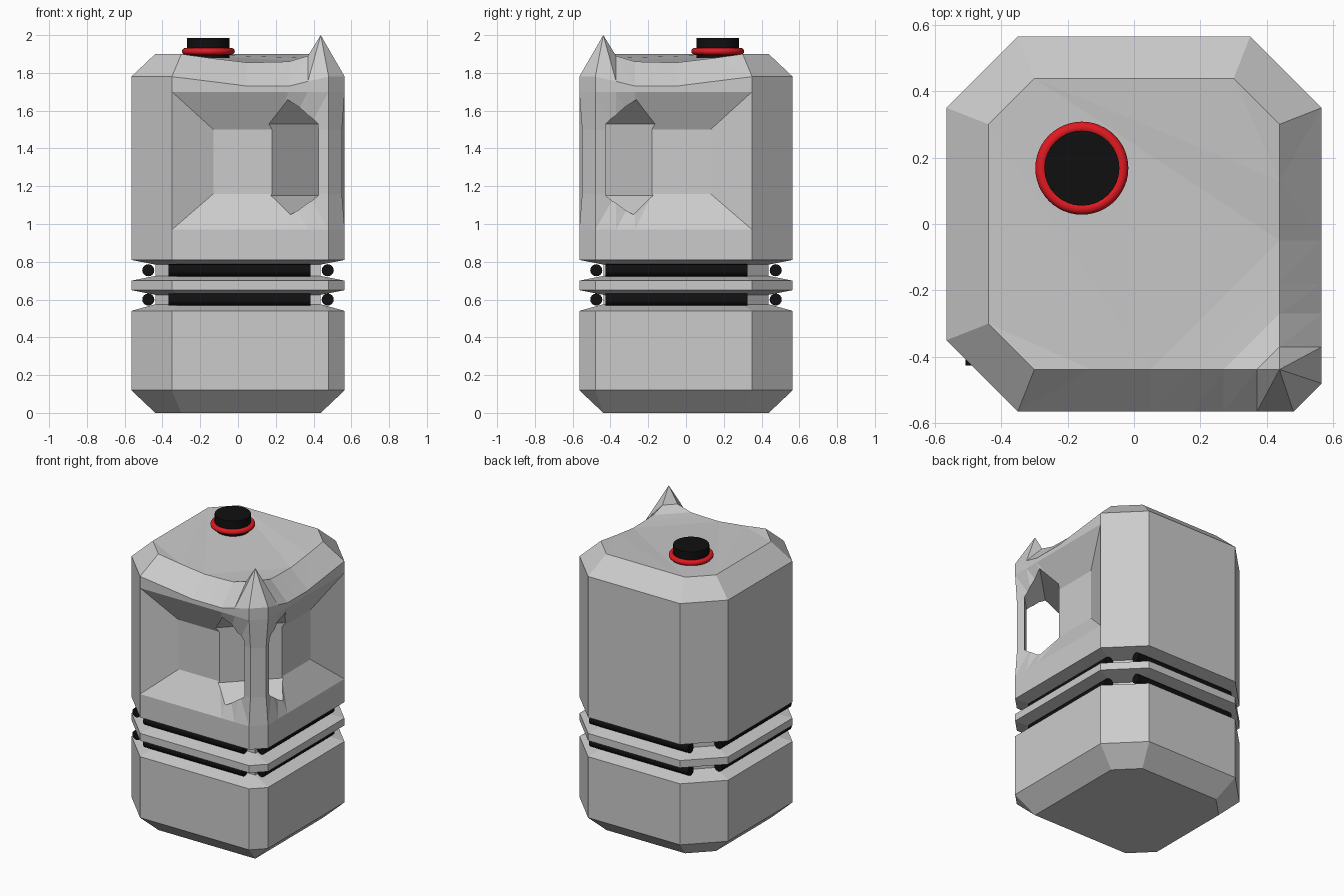
import bpy, bmesh
from math import pi, radians, sqrt
from mathutils import Vector

if "Cube" in bpy.data.objects:
    bpy.data.objects.remove(bpy.data.objects["Cube"])


def material(name, rgb):
    m = bpy.data.materials.new(name)
    m.diffuse_color = (*rgb, 1)
    m.use_nodes = True
    m.node_tree.nodes["Principled BSDF"].inputs["Base Color"].default_value = m.diffuse_color
    return m


def to_object(bm, name):
    mesh = bpy.data.meshes.new(name)
    bm.to_mesh(mesh)
    bm.free()
    ob = bpy.data.objects.new(name, mesh)
    bpy.context.collection.objects.link(ob)
    return ob


def loft(rings, name):
    bm = bmesh.new()
    rows = [[bm.verts.new(p) for p in ring] for ring in rings]
    n = len(rows[0])
    for a, b in zip(rows, rows[1:]):
        for i in range(n):
            j = (i + 1) % n
            bm.faces.new((a[i], a[j], b[j], b[i]))
    bm.faces.new(rows[0][::-1])
    bm.faces.new(rows[-1])
    bmesh.ops.remove_doubles(bm, verts=bm.verts, dist=1e-4)
    bmesh.ops.triangulate(bm, faces=bm.faces, quad_method='LONG_EDGE', ngon_method='BEAUTY')
    bmesh.ops.recalc_face_normals(bm, faces=bm.faces)
    return to_object(bm, name)


black = material("black_rubber", (0.005, 0.005, 0.005))
red = material("red_plastic", (0.75, 0.01, 0.015))

# Body: rings are symmetric about the diagonal through the handle corner
FULL, INNER = 0.565, 0.438
COLS = [0.48, 0.37, 0.27, 0.18, 0.05, -0.13, -0.35]
DIP = [1.78, 1.755, 1.73, 1.73, 1.73, 1.753, 1.78]
TOP = [2.0, 1.89, 1.86, 1.857, 1.855, 1.876, 1.90]
RECESS = [0.55, 0.519, 0.488, 0.46, 0.46, 0.46, FULL]


def ring(z, h=FULL, depths=None, heights=None):
    xs = COLS[:]
    if h < FULL:
        xs[0], xs[-1] = h, -0.30
    ys = depths or [h] * len(xs)
    zs = heights or [z] * len(xs)
    half = [(x, -y, k) for x, y, k in zip(xs, ys, zs)]
    half += [(-h, xs[-1], z), (-h, -xs[-1], z)]
    return half + [(-y, -x, k) for x, y, k in reversed(half)]


body = loft([
    ring(0, INNER), ring(0.12), ring(0.54),
    ring(0.575, INNER), ring(0.625, INNER), ring(0.65), ring(0.70),
    ring(0.725, INNER), ring(0.785, INNER), ring(0.81), ring(0.97),
    ring(1.16, depths=RECESS), ring(1.50, depths=RECESS), ring(1.70),
    ring(1.78, heights=DIP), ring(1.90, INNER, heights=TOP)], "canister_body")

# Hand hole: hexagonal prism running diagonally behind the corner handle
hexagon = [(0.64, 1.15), (0.81, 1.05), (0.96, 1.15), (0.96, 1.53), (0.81, 1.66), (0.64, 1.53)]
cutter = loft([[((d + t) / 2, (t - d) / 2, z) for d, z in hexagon] for t in (-0.8, 0.8)],
              "hand_hole_cutter")
cutter.hide_render = True
cutter.hide_viewport = True
cut = body.modifiers.new("hand_hole", 'BOOLEAN')
cut.operation = 'DIFFERENCE'
cut.solver = 'EXACT'
cut.object = cutter


# Black bars set into both grooves on all four sides
def bar(name, centre, axis):
    rot = (0, pi / 2, 0) if axis == 'x' else (pi / 2, 0, 0)
    bpy.ops.mesh.primitive_cylinder_add(vertices=16, radius=0.032, depth=0.752,
                                        location=centre, rotation=rot)
    ob = bpy.context.object
    ob.name = name
    ob.data.materials.append(black)
    bpy.ops.object.shade_smooth_by_angle(angle=radians(40))


for level, z in (("lower", 0.60), ("upper", 0.755)):
    for s, fb, lr in ((-1, "front", "left"), (1, "back", "right")):
        bar(f"{level}_{fb}_bar", (0.008, 0.475 * s, z), 'x')
        bar(f"{level}_{lr}_bar", (0.475 * s, -0.05, z), 'y')

# Cap and its red sealing ring
bpy.ops.mesh.primitive_cylinder_add(vertices=32, radius=0.113, depth=0.115,
                                    location=(-0.157, 0.168, 1.9275))
cap = bpy.context.object
cap.name = "screw_cap"
cap.data.materials.append(black)
bpy.ops.object.shade_smooth_by_angle(angle=radians(40))

bpy.ops.mesh.primitive_torus_add(major_segments=48, minor_segments=12, major_radius=0.122,
                                 minor_radius=0.018, location=(-0.157, 0.168, 1.914))
seal = bpy.context.object
seal.name = "seal_ring"
seal.data.materials.append(red)
bpy.ops.object.shade_smooth_by_angle(angle=radians(40))
